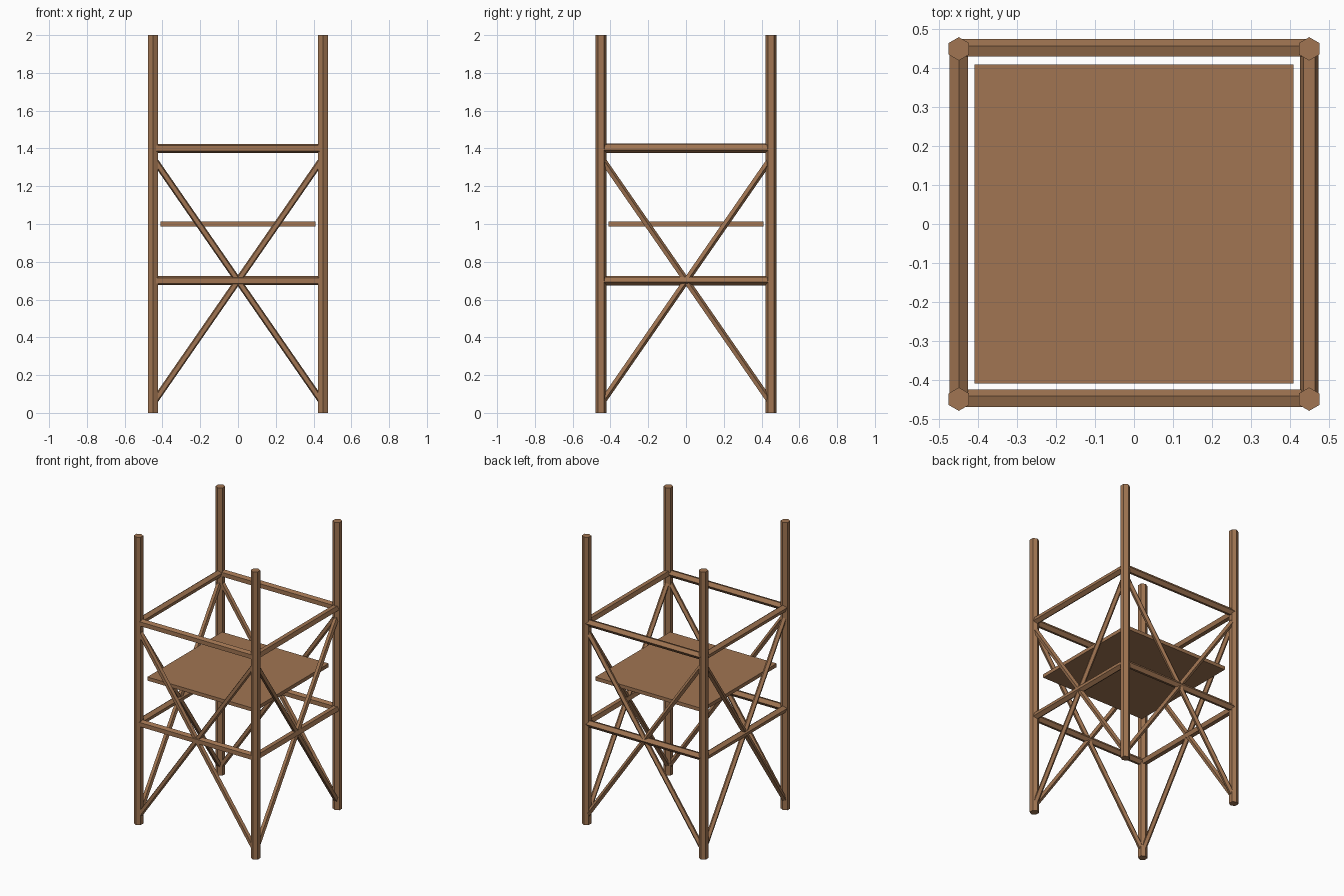
import bpy
from mathutils import Vector

if "Cube" in bpy.data.objects:
    bpy.data.objects.remove(bpy.data.objects["Cube"])

# single wood colour
wood = bpy.data.materials.new("brown wood")
wood.diffuse_color = (0.355, 0.178, 0.084, 1.0)
wood.use_nodes = True
wood.node_tree.nodes["Principled BSDF"].inputs["Base Color"].default_value = wood.diffuse_color


def finish(name):
    obj = bpy.context.object
    obj.name = name
    obj.data.materials.append(wood)
    return obj


def beam(name, start, end, radius, sides):
    """Low-poly pole running between two points."""
    a, b = Vector(start), Vector(end)
    d = b - a
    bpy.ops.mesh.primitive_cylinder_add(vertices=sides, radius=radius,
                                        depth=d.length, location=(a + b) / 2)
    obj = finish(name)
    obj.rotation_euler = Vector((0, 0, 1)).rotation_difference(d).to_euler()


H = 0.45
corners = [(-H, -H), (H, -H), (H, H), (-H, H)]
sides = ["front", "right", "back", "left"]

# corner posts
for i, (x, y) in enumerate(corners):
    beam(f"corner_post_{i + 1}", (x, y, 0), (x, y, 2), 0.03, 6)

# rails and crossed braces on each side
for i, side in enumerate(sides):
    a, b = corners[i], corners[(i + 1) % 4]
    beam(f"{side}_lower_rail", (*a, 0.7), (*b, 0.7), 0.025, 5)
    beam(f"{side}_upper_rail", (*a, 1.4), (*b, 1.4), 0.025, 5)
    beam(f"{side}_brace_a", (*a, 0.05), (*b, 1.35), 0.018, 5)
    beam(f"{side}_brace_b", (*b, 0.05), (*a, 1.35), 0.018, 5)

# platform floor
bpy.ops.mesh.primitive_cube_add(size=1, location=(0, 0, 1))
floor = finish("platform")
floor.scale = (0.82, 0.82, 0.025)
